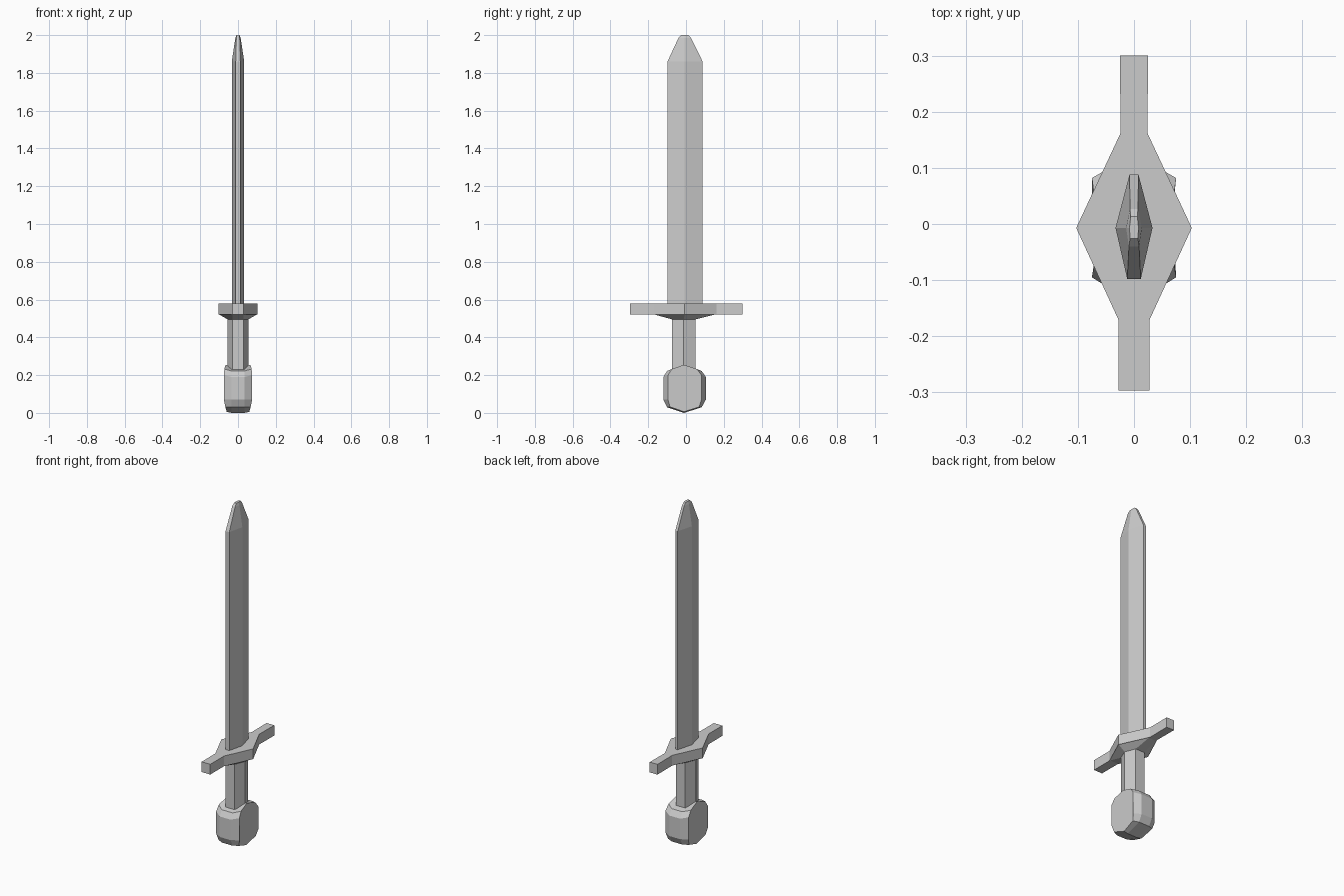
import bpy
import bmesh


def loft(name, rings):
    """Skin a list of equal-length closed rings and cap both ends."""
    bm = bmesh.new()
    loops = [[bm.verts.new(p) for p in ring] for ring in rings]
    n = len(loops[0])
    for a, b in zip(loops, loops[1:]):
        for i in range(n):
            j = (i + 1) % n
            bm.faces.new((a[i], a[j], b[j], b[i]))
    bm.faces.new(loops[0][::-1])
    bm.faces.new(loops[-1])
    bmesh.ops.recalc_face_normals(bm, faces=bm.faces)
    mesh = bpy.data.meshes.new(name)
    bm.to_mesh(mesh)
    bm.free()
    obj = bpy.data.objects.new(name, mesh)
    bpy.context.collection.objects.link(obj)
    return obj


def hexagon(z, mid_x, mid_y, front_x, front_y, back_x, back_y):
    """Horizontal six-sided section, symmetric in x."""
    return [(front_x, front_y, z), (mid_x, mid_y, z), (back_x, back_y, z),
            (-back_x, back_y, z), (-mid_x, mid_y, z), (-front_x, front_y, z)]


# Blade: flattened diamond with narrow blunt edges and a tapering tip
loft("blade", [
    hexagon(0.57, 0.033, -0.007, 0.012, -0.098, 0.008, 0.088),
    hexagon(1.86, 0.033, -0.007, 0.012, -0.098, 0.008, 0.088),
    hexagon(1.985, 0.014, -0.007, 0.009, -0.04, 0.007, 0.027),
    hexagon(2.00, 0.008, -0.007, 0.007, -0.026, 0.006, 0.013),
])

# Crossguard: straight arms widening to a diamond in the middle
half = [(0.028, -0.297), (0.028, -0.17), (0.103, -0.007), (0.024, 0.162), (0.025, 0.30)]
outline = half + [(-x, y) for x, y in reversed(half)]
loft("crossguard", [[(x, y, z) for x, y in outline] for z in (0.52, 0.58)])

# Collar tapering from the guard down to the grip
loft("collar", [
    hexagon(0.495, 0.055, -0.012, 0.03, -0.073, 0.03, 0.05),
    hexagon(0.521, 0.10, -0.007, 0.028, -0.168, 0.024, 0.155),
])

# Grip: plain six-sided shaft
loft("grip", [hexagon(z, 0.055, -0.012, 0.03, -0.073, 0.03, 0.05) for z in (0.22, 0.496)])

# Pommel: thick faceted disc, chamfered towards its side faces
rim = [(-0.12, 0.07), (-0.12, 0.19), (-0.10, 0.222), (-0.01, 0.245), (0.083, 0.222),
       (0.105, 0.19), (0.105, 0.07), (0.083, 0.03), (-0.01, 0.0), (-0.10, 0.03)]
side = [(0.075, -0.095, 0.07), (0.075, -0.095, 0.20), (0.072, -0.075, 0.232),
        (0.066, -0.01, 0.255), (0.072, 0.058, 0.232), (0.075, 0.082, 0.20),
        (0.075, 0.082, 0.07), (0.067, 0.07, 0.032), (0.06, -0.01, 0.006),
        (0.067, -0.085, 0.032)]
loft("pommel", [
    [(-x, y, z) for x, y, z in side],
    [(-0.035, y, z) for y, z in rim],
    [(0.035, y, z) for y, z in rim],
    side,
])
